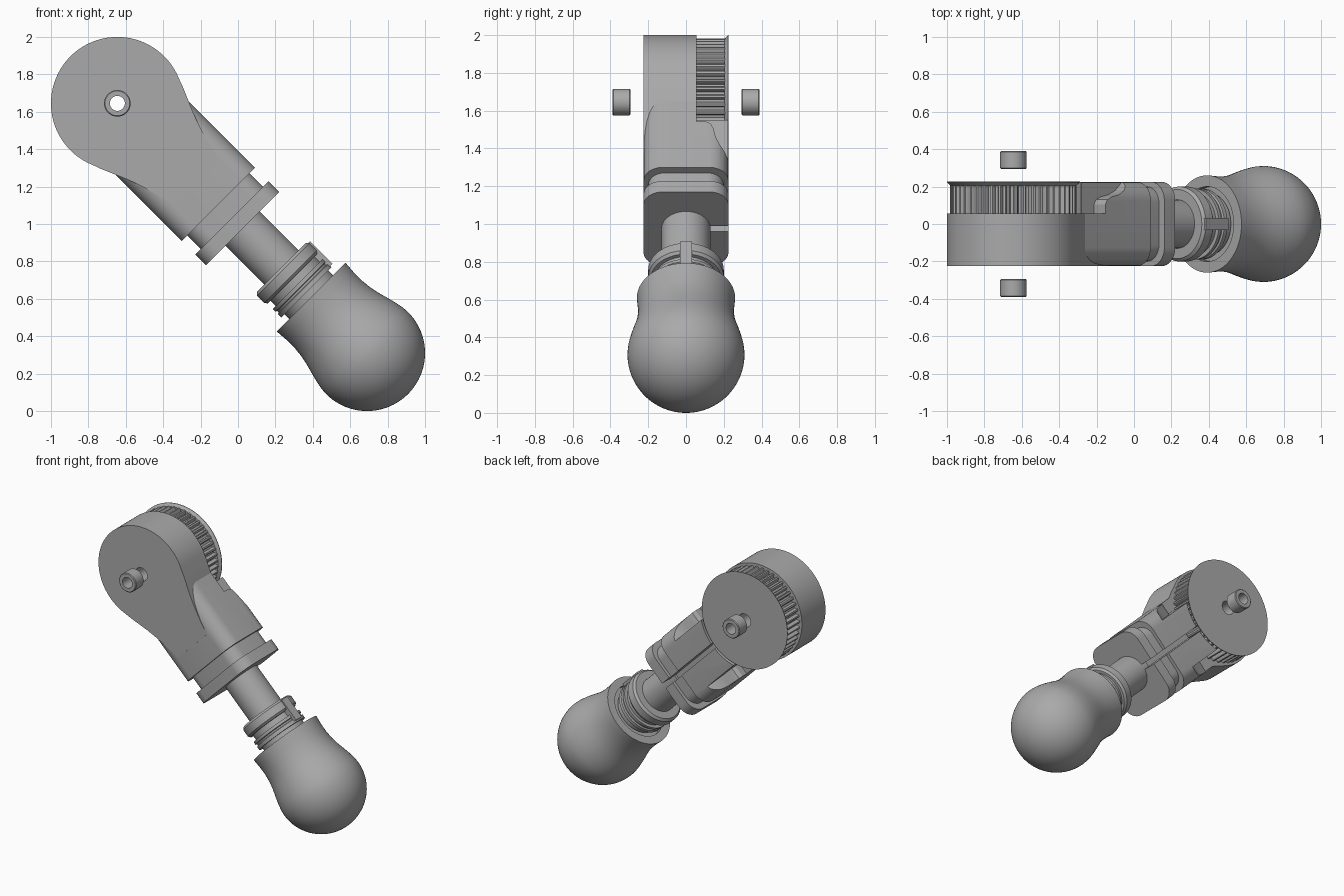
import bpy, bmesh
from math import sin, cos, pi, radians
from mathutils import Matrix

if "Cube" in bpy.data.objects:
    bpy.data.objects.remove(bpy.data.objects["Cube"], do_unlink=True)

grey = bpy.data.materials.new("plain grey")
grey.use_nodes = True
grey.diffuse_color = (0.4, 0.4, 0.4, 1)
grey.node_tree.nodes["Principled BSDF"].inputs["Base Color"].default_value = (0.4, 0.4, 0.4, 1)

# Local frame: origin at the pivot, x along the arm, y to the back, z across the arm
ARM = Matrix.Translation((-0.645, 0, 1.645)) @ Matrix.Rotation(radians(45), 4, 'Y')


def finish(name, bm):
    bmesh.ops.remove_doubles(bm, verts=bm.verts, dist=1e-5)
    bmesh.ops.recalc_face_normals(bm, faces=bm.faces)
    bm.transform(ARM)
    mesh = bpy.data.meshes.new(name)
    bm.to_mesh(mesh)
    bm.free()
    mesh.materials.append(grey)
    obj = bpy.data.objects.new(name, mesh)
    bpy.context.collection.objects.link(obj)
    return obj


def place(axis, a, b, d):
    """Point with depth d on the axis and plane coordinates a, b."""
    return {'X': (d, a, b), 'Y': (a, d, b), 'Z': (a, b, d)}[axis]


def prism(name, pts, axis, lo, hi):
    bm = bmesh.new()
    rings = [[bm.verts.new(place(axis, a, b, d)) for a, b in pts] for d in (lo, hi)]
    bm.faces.new(rings[0])
    bm.faces.new(rings[1])
    for i in range(len(pts)):
        j = (i + 1) % len(pts)
        bm.faces.new((rings[0][i], rings[0][j], rings[1][j], rings[1][i]))
    return finish(name, bm)


def lathe(name, profile, axis, steps=64, closed=False):
    """Spin (depth, radius) points round the axis; open profiles get end caps."""
    bm = bmesh.new()
    rings = [[bm.verts.new(place(axis, r * cos(2 * pi * k / steps), r * sin(2 * pi * k / steps), d))
              for k in range(steps)] for d, r in profile]
    pairs = list(zip(rings, rings[1:]))
    if closed:
        pairs.append((rings[-1], rings[0]))
    else:
        bm.faces.new(rings[0])
        bm.faces.new(rings[-1])
    for p, q in pairs:
        for k in range(steps):
            m = (k + 1) % steps
            bm.faces.new((p[k], p[m], q[m], q[k]))
    return finish(name, bm)


def rounded(half_a, half_b, r, steps=8):
    pts = []
    for i, (sa, sb) in enumerate(((1, 1), (-1, 1), (-1, -1), (1, -1))):
        for k in range(steps + 1):
            t = (i + k / steps) * pi / 2
            pts.append((sa * (half_a - r) + r * cos(t), sb * (half_b - r) + r * sin(t)))
    return pts


def box(name, x0, x1, y0, y1, z0, z1):
    return prism(name, [(x0, y0), (x1, y0), (x1, y1), (x0, y1)], 'Z', z0, z1)


def cut(obj, *cutters):
    for c in cutters:
        mod = obj.modifiers.new("cut", 'BOOLEAN')
        mod.operation, mod.solver, mod.object = 'DIFFERENCE', 'EXACT', c
        bpy.context.view_layer.objects.active = obj
        bpy.ops.object.modifier_apply(modifier=mod.name)


# Cutters
bore = lathe("bore_cutter", [(-0.5, 0.05), (0.5, 0.05)], 'Y', 32)
pulley_room = lathe("pulley_room_cutter", [(0.055, 0.375), (0.4, 0.375)], 'Y')
slit = box("slit_cutter", 0.2, 1.1, 0.11, 0.4, -0.02, 0.02)
step = [(0.1, 0.055), (0.42, 0.055), (0.42, 0.105), (0.435, 0.13), (0.47, 0.145),
        (0.53, 0.157), (0.58, 0.18), (0.65, 0.24), (0.1, 0.24)]
shoulders = [prism("shoulder_cutter", step, 'Z', *span) for span in ((0.19, 0.4), (-0.4, -0.19))]
cutters = [bore, pulley_room, slit] + shoulders

# Round head that tapers along the arm
taper = [(0.6, 0.17), (0.52, 0.188), (0.45, 0.208), (0.38, 0.23), (0.32, 0.252), (0.25, 0.282), (0.19, 0.308)]
arc = [(0.355 * cos(radians(a)), 0.355 * sin(radians(a))) for a in range(67, 294, 2)]
outline = taper + arc + [(x, -z) for x, z in reversed(taper)]
head = prism("head", outline, 'Y', -0.225, 0.055)
cut(head, bore)

# Rounded neck, groove and end flange with the slit along the back
neck = prism("neck", rounded(0.224, 0.276, 0.1), 'X', 0.15, 0.764)
cut(neck, pulley_room, *shoulders, slit, bore)
groove = prism("neck_groove", rounded(0.2, 0.235, 0.09), 'X', 0.74, 0.88)
flange = prism("neck_flange", rounded(0.225, 0.276, 0.1), 'X', 0.866, 0.948)
for part in (groove, flange):
    cut(part, slit)

# Toothed pulley with a flared cover disc
teeth = 48
gear = []
for i in range(teeth):
    for f, r in ((0, 0.312), (0.35, 0.312), (0.45, 0.332), (0.55, 0.338), (0.8, 0.338), (0.9, 0.332)):
        t = 2 * pi * (i + f) / teeth
        gear.append((r * cos(t), r * sin(t)))
pulley = prism("pulley_teeth", gear, 'Y', 0.05, 0.206)
disc = lathe("pulley_disc", [(0.204, 0.335), (0.222, 0.355), (0.226, 0.355)], 'Y', 96)
for part in (pulley, disc):
    cut(part, bore)

# Loose bushings on both sides of the pivot
for name, lo, hi in (("front_bushing", -0.39, -0.295), ("back_bushing", 0.295, 0.39)):
    lathe(name, [(lo, 0.04), (lo, 0.066), (lo + 0.005, 0.071), (hi - 0.005, 0.071), (hi, 0.066), (hi, 0.04)],
          'Y', 40, closed=True)

# Shaft, clamp collar and its key
lathe("shaft", [(0.9, 0.13), (1.5, 0.13)], 'X')
lathe("collar", [(1.24, 0.14), (1.24, 0.185), (1.255, 0.2), (1.31, 0.2), (1.325, 0.187), (1.325, 0.168),
                 (1.365, 0.168), (1.365, 0.19), (1.385, 0.19), (1.39, 0.18), (1.40, 0.18), (1.405, 0.19),
                 (1.43, 0.19), (1.43, 0.165), (1.48, 0.165)], 'X')
box("collar_key", 1.25, 1.42, -0.033, 0.033, 0.14, 0.207)

# Ball grip
end = [(1.888 + 0.31 * sin(radians(a)), 0.31 * cos(radians(a))) for a in range(0, 88, 4)]
lathe("ball_grip", [(1.5, 0.15), (1.5, 0.2), (1.465, 0.2), (1.465, 0.26), (1.53, 0.255), (1.59, 0.254),
                    (1.65, 0.26), (1.70, 0.27), (1.75, 0.284), (1.80, 0.297), (1.85, 0.307)]
      + end + [(2.198, 0.002)], 'X', 96)

for c in cutters:
    bpy.data.objects.remove(c, do_unlink=True)

# Smooth round surfaces, keep edges crisp
for obj in bpy.context.collection.objects:
    if obj.type == 'MESH' and grey.name in obj.data.materials:
        bpy.ops.object.select_all(action='DESELECT')
        obj.select_set(True)
        bpy.context.view_layer.objects.active = obj
        bpy.ops.object.shade_smooth_by_angle(angle=radians(30))
